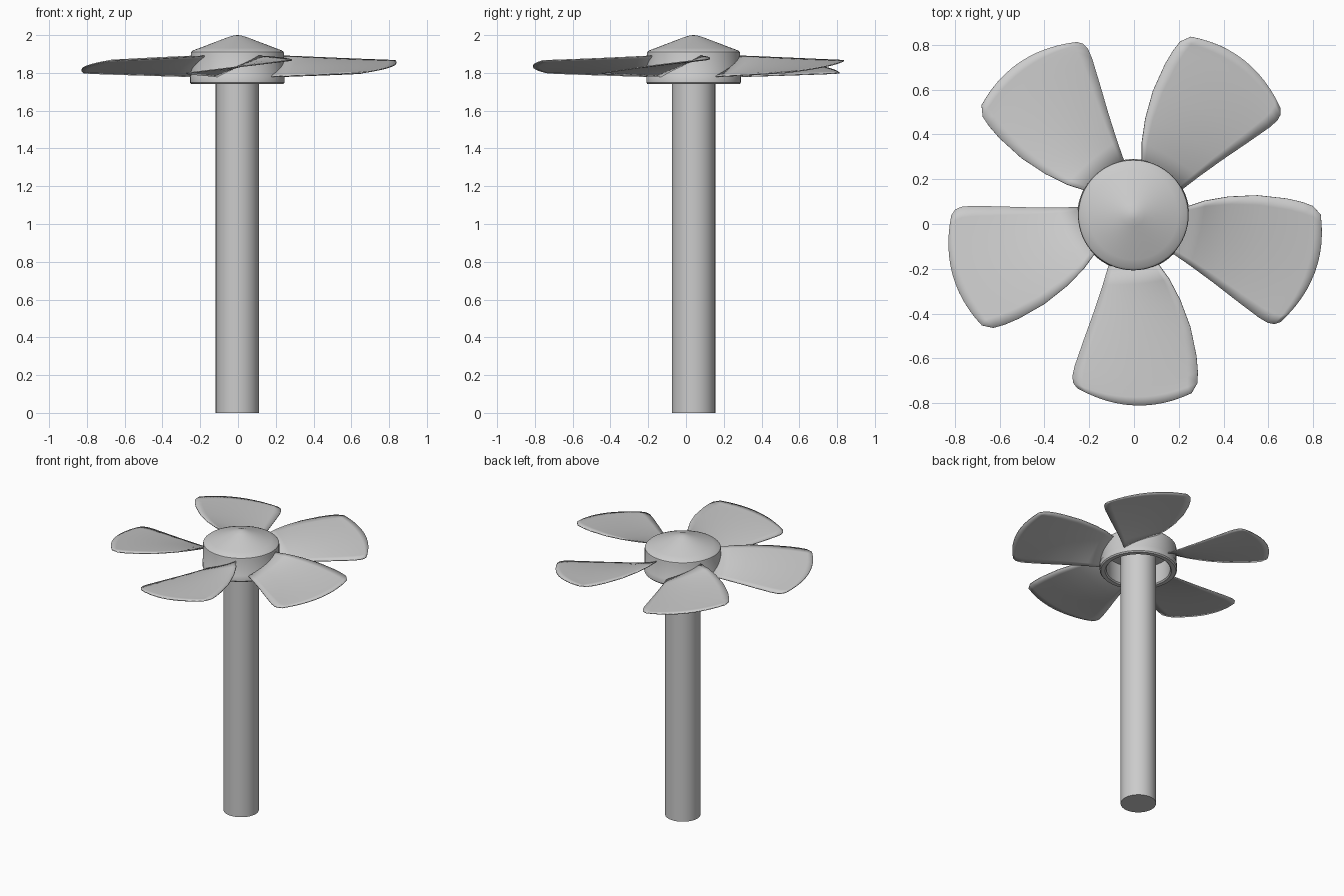
import bpy, bmesh, math
from mathutils import Matrix, Vector

if "Cube" in bpy.data.objects:
    bpy.data.objects.remove(bpy.data.objects["Cube"])

CENTRE = Vector((-0.003, 0.04, 0))


def finish(name, bm, angle=35):
    bmesh.ops.recalc_face_normals(bm, faces=bm.faces)
    me = bpy.data.meshes.new(name)
    bm.to_mesh(me)
    bm.free()
    ob = bpy.data.objects.new(name, me)
    ob.location = CENTRE
    bpy.context.collection.objects.link(ob)
    bpy.ops.object.select_all(action='DESELECT')
    ob.select_set(True)
    bpy.context.view_layer.objects.active = ob
    bpy.ops.object.shade_smooth_by_angle(angle=math.radians(angle))
    return ob


def lathe(name, profile, steps=64):
    bm = bmesh.new()
    vs = [bm.verts.new((r, 0, z)) for r, z in profile]
    es = [bm.edges.new(p) for p in zip(vs, vs[1:])]
    bmesh.ops.spin(bm, geom=vs + es, cent=(0, 0, 0), axis=(0, 0, 1),
                   angle=math.tau, steps=steps, use_merge=True)
    bmesh.ops.remove_doubles(bm, verts=bm.verts, dist=1e-5)
    return finish(name, bm)


# Shaft
lathe("shaft", [(0, 0), (0.115, 0), (0.115, 1.89), (0, 1.89)])

# Hub: shallow cone cap over a hollow cylindrical skirt
lathe("hub", [(0, 2.0), (0.02, 1.998), (0.05, 1.989), (0.2, 1.932),
              (0.235, 1.919), (0.245, 1.91), (0.247, 1.9), (0.247, 1.79),
              (0.25, 1.785), (0.25, 1.748), (0.243, 1.74), (0.215, 1.74),
              (0.207, 1.748), (0.207, 1.885), (0, 1.885)])

# Blade outline rows: low edge (u, r), high edge (u, r), outward bow
ROWS = [((-0.105, 0.21), (0.105, 0.21), 0.0),
        ((-0.135, 0.31), (0.160, 0.285), 0.01),
        ((-0.175, 0.43), (0.210, 0.38), 0.02),
        ((-0.222, 0.56), (0.255, 0.50), 0.035),
        ((-0.262, 0.675), (0.282, 0.63), 0.05),
        ((-0.272, 0.72), (0.288, 0.70), 0.057),
        ((-0.268, 0.75), (0.286, 0.75), 0.062),
        ((-0.250, 0.773), (0.260, 0.795), 0.066)]
COLS = 12


def blade(name, turn):
    bm = bmesh.new()
    grid = []
    for (lu, lr), (hu, hr), bow in ROWS:
        t = (0.5 * (lr + hr) - 0.21) / 0.574
        z_low, z_high = 1.78 + 0.02 * t, 1.89 - 0.025 * t
        row = []
        for i in range(COLS + 1):
            s = i / COLS
            r = lr + (hr - lr) * s + bow * 4 * s * (1 - s)
            row.append(bm.verts.new((lu + (hu - lu) * s, -r,
                                     z_low + (z_high - z_low) * s)))
        grid.append(row)
    for a, b in zip(grid, grid[1:]):
        for i in range(COLS):
            bm.faces.new((a[i], a[i + 1], b[i + 1], b[i]))
    bmesh.ops.rotate(bm, verts=bm.verts, cent=(0, 0, 0),
                     matrix=Matrix.Rotation(turn, 3, 'Z'))
    ob = finish(name, bm, 40)
    mod = ob.modifiers.new("thickness", 'SOLIDIFY')
    mod.thickness = 0.006
    mod.offset = 0


# Five pitched blades
for k in range(5):
    blade(f"blade_{k + 1}", k * math.tau / 5)
